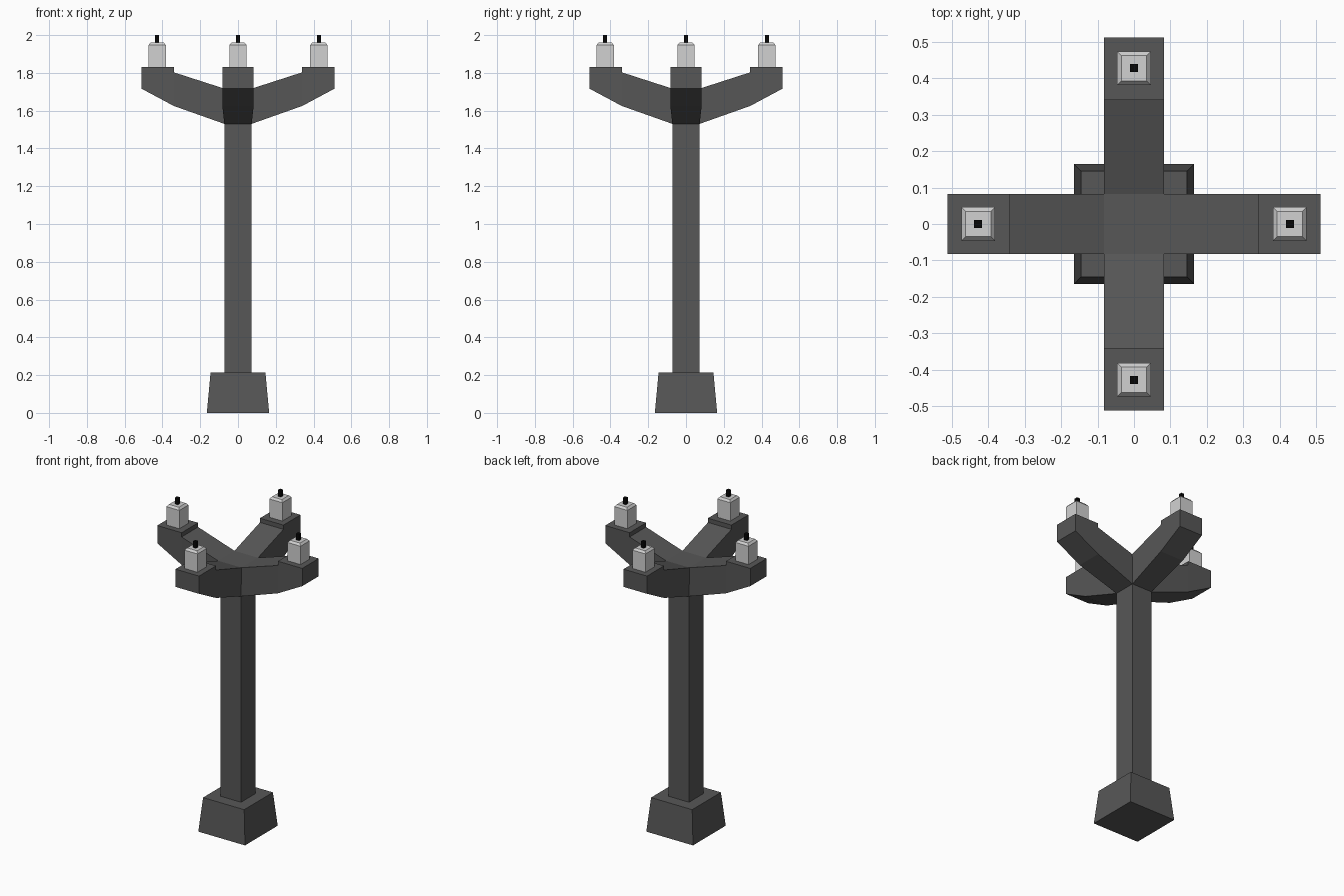
import bpy, bmesh
from mathutils import Matrix
from math import pi

if "Cube" in bpy.data.objects:
    bpy.data.objects.remove(bpy.data.objects["Cube"])


def material(name, r, g, b):
    m = bpy.data.materials.new(name)
    m.diffuse_color = (r, g, b, 1)
    m.use_nodes = True
    m.node_tree.nodes["Principled BSDF"].inputs["Base Color"].default_value = m.diffuse_color
    return m


iron = material("dark_iron", 0.095, 0.095, 0.095)
wax = material("pale_wax", 0.64, 0.64, 0.64)
black = material("wick_black", 0.002, 0.002, 0.002)


def finish(bm, name, mat):
    bmesh.ops.recalc_face_normals(bm, faces=bm.faces)
    me = bpy.data.meshes.new(name)
    bm.to_mesh(me)
    bm.free()
    me.materials.append(mat)
    ob = bpy.data.objects.new(name, me)
    bpy.context.collection.objects.link(ob)
    return ob


def square_tower(name, levels, mat, x=0.0, angle=0.0):
    """Stack of square rings given as (half width, z), capped at both ends."""
    bm = bmesh.new()
    rings = [[bm.verts.new((x + sx * h, sy * h, z))
              for sx, sy in ((-1, -1), (1, -1), (1, 1), (-1, 1))] for h, z in levels]
    for a, b in zip(rings, rings[1:]):
        for i in range(4):
            j = (i + 1) % 4
            bm.faces.new((a[i], a[j], b[j], b[i]))
    bm.faces.new(rings[0])
    bm.faces.new(rings[-1])
    bm.transform(Matrix.Rotation(angle, 4, 'Z'))
    return finish(bm, name, mat)


# Tapered foot and square post
square_tower("foot", [(0.165, 0), (0.145, 0.215)], iron)
square_tower("post", [(0.072, 0.215), (0.072, 1.53)], iron)

# Hub with four curved arms growing from its sides
# Arm sections: x bottom, z bottom, half width bottom, x top, z top
sections = [(0.072, 1.53, 0.072, 0.083, 1.72),
            (0.34, 1.625, 0.083, 0.34, 1.803),
            (0.34, 1.625, 0.083, 0.34, 1.83),
            (0.512, 1.717, 0.083, 0.512, 1.83)]
bm = bmesh.new()
for k in range(4):
    rot = Matrix.Rotation(k * pi / 2, 4, 'Z')
    rings = []
    for xb, zb, wb, xt, zt in sections:
        pts = ((xb, -wb, zb), (xb, wb, zb), (xt, 0.083, zt), (xt, -0.083, zt))
        rings.append([bm.verts.new((rot @ Matrix.Translation(p)).translation) for p in pts])
    for a, b in (rings[:2], rings[2:]):
        for i in range(4):
            j = (i + 1) % 4
            bm.faces.new((a[i], a[j], b[j], b[i]))
    bm.faces.new((rings[1][3], rings[1][2], rings[2][2], rings[2][3]))  # step
    bm.faces.new(rings[3])                                            # end cap
bmesh.ops.remove_doubles(bm, verts=bm.verts, dist=0.0005)
# close the hub above and below
for z in (1.53, 1.72):
    ring = [v for v in bm.verts if abs(v.co.z - z) < 0.001 and abs(v.co.x) < 0.1 and abs(v.co.y) < 0.1]
    bmesh.ops.contextual_create(bm, geom=ring)
finish(bm, "arms", iron)

# A candle with a wick on each arm end
for k in range(4):
    a = k * pi / 2
    square_tower(f"candle_{k + 1}", [(0.046, 1.83), (0.046, 1.947), (0.035, 1.96)], wax, 0.428, a)
    square_tower(f"wick_{k + 1}", [(0.011, 1.96), (0.011, 2.0)], black, 0.428, a)
